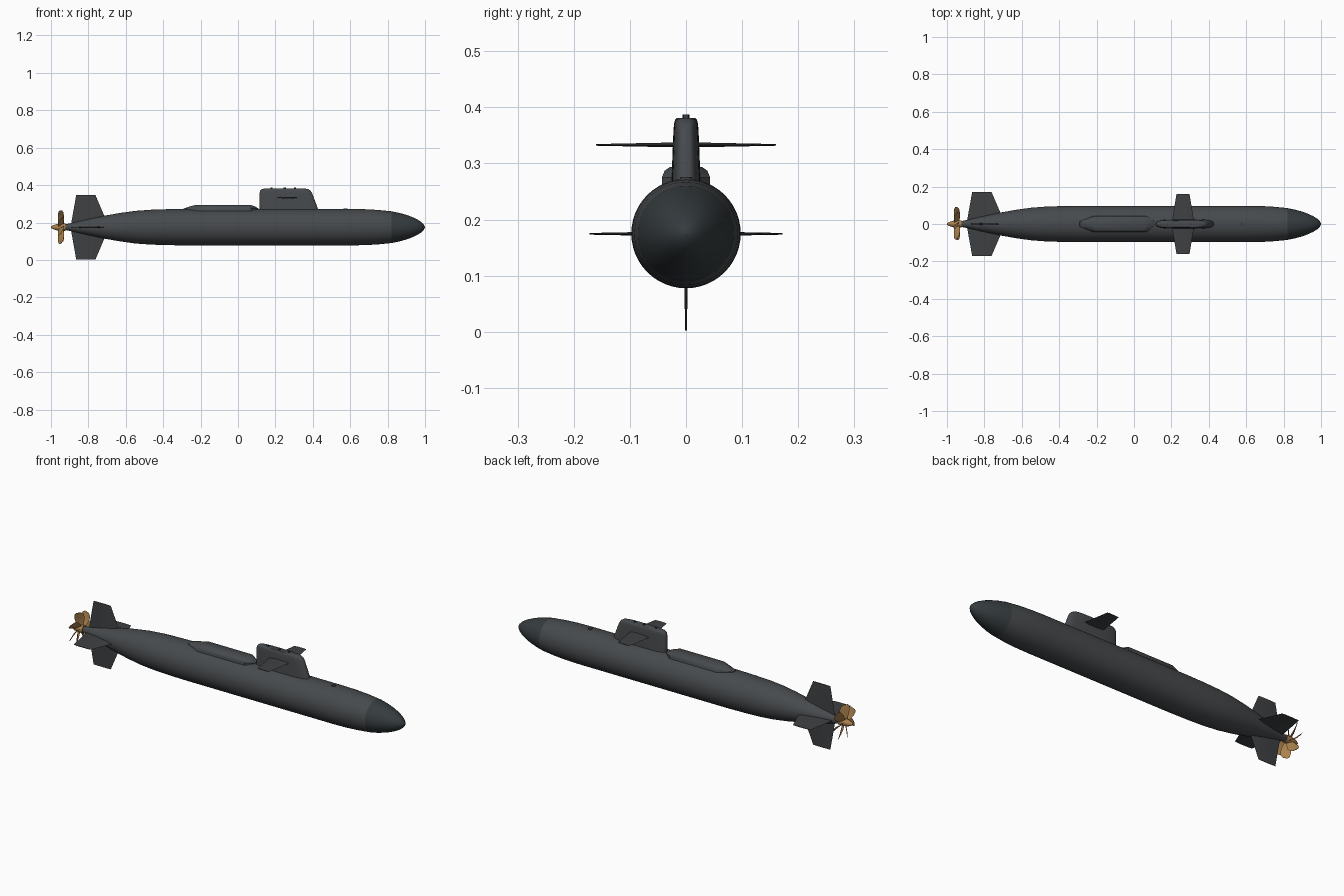
import bpy, bmesh, math
from mathutils import Matrix, Vector

if "Cube" in bpy.data.objects:
    bpy.data.objects.remove(bpy.data.objects["Cube"])

AXIS = 0.175


def material(name, rgb):
    m = bpy.data.materials.new(name)
    m.diffuse_color = (*rgb, 1)
    m.use_nodes = True
    m.node_tree.nodes["Principled BSDF"].inputs["Base Color"].default_value = m.diffuse_color
    return m


HULL = material("hull_grey", (0.062, 0.068, 0.073))
BOW = material("bow_dark", (0.036, 0.045, 0.049))
FIN = material("fin_grey", (0.048, 0.052, 0.056))
BRONZE = material("bronze", (0.40, 0.22, 0.075))


def loft(name, rings, mat, angle=30, xform=Matrix()):
    """Skin a list of equal-length point rings and cap both ends."""
    bm = bmesh.new()
    loops = [[bm.verts.new(xform @ Vector(p)) for p in r] for r in rings]
    n = len(loops[0])
    for a, b in zip(loops, loops[1:]):
        for i in range(n):
            j = (i + 1) % n
            bm.faces.new((a[i], a[j], b[j], b[i]))
    bm.faces.new(loops[0][::-1])
    bm.faces.new(loops[-1])
    bmesh.ops.recalc_face_normals(bm, faces=bm.faces)
    me = bpy.data.meshes.new(name)
    bm.to_mesh(me)
    bm.free()
    ob = bpy.data.objects.new(name, me)
    bpy.context.collection.objects.link(ob)
    me.materials.append(mat)
    bpy.ops.object.select_all(action='DESELECT')
    ob.select_set(True)
    bpy.context.view_layer.objects.active = ob
    bpy.ops.object.shade_smooth_by_angle(angle=math.radians(angle))
    return ob


def turned(name, profile, mat, n=48):
    """Body of revolution along x from (x, radius) pairs."""
    turn = [2 * math.pi * i / n for i in range(n)]
    return loft(name, [[(x, r * math.cos(t), AXIS + r * math.sin(t)) for t in turn]
                       for x, r in profile], mat)


# Pressure hull and bow cap
turned("hull", [(-0.93, 0.014), (-0.88, 0.024), (-0.80, 0.043), (-0.71, 0.062), (-0.63, 0.076),
                (-0.55, 0.087), (-0.47, 0.093), (-0.38, 0.096), (-0.28, 0.0975), (0.60, 0.0975),
                (0.68, 0.096), (0.75, 0.092), (0.82, 0.085)], HULL)
turned("bow_cap", [(0.82, 0.085), (0.86, 0.077), (0.90, 0.066), (0.93, 0.055), (0.96, 0.041),
                   (0.98, 0.028), (0.993, 0.015), (1.0, 0.001)], BOW)

# Sail with rounded plan and sloping leading edge
sail = []
for z, x0, x1, w in [(0.25, 0.115, 0.432, 0.026), (0.28, 0.115, 0.425, 0.0255),
                     (0.355, 0.115, 0.397, 0.0225), (0.370, 0.118, 0.388, 0.0215),
                     (0.378, 0.126, 0.376, 0.0195), (0.381, 0.138, 0.362, 0.016)]:
    ring = []
    for i in range(40):
        c, s = math.cos(i * math.pi / 20), math.sin(i * math.pi / 20)
        ring.append(((x0 + x1) / 2 + (x1 - x0) / 2 * math.copysign(abs(c) ** 0.6, c),
                     w * math.copysign(abs(s) ** 0.6, s), z))
    sail.append(ring)
loft("sail", sail, HULL, 40)

# Raised deck casing behind the sail
casing = []
for z, x0, xa, xb, x1, w, e in [(0.25, -0.295, -0.215, 0.07, 0.112, 0.043, 0.014),
                                (0.275, -0.29, -0.215, 0.07, 0.110, 0.043, 0.014),
                                (0.287, -0.255, -0.205, 0.062, 0.088, 0.038, 0.012),
                                (0.294, -0.225, -0.195, 0.055, 0.068, 0.028, 0.010)]:
    casing.append([(x0, -e, z), (xa, -w, z), (xb, -w, z), (x1, -e, z),
                   (x1, e, z), (xb, w, z), (xa, w, z), (x0, e, z)])
loft("deck_casing", casing, HULL, 35)


def fin(name, root, tip, z, turn):
    """Tapered plane; root and tip are (distance, aft x, fore x, thickness)."""
    rings = []
    for d, a, f, t in (root, tip):
        m, q = a + (f - a) * 0.35, a + (f - a) * 0.8
        rings.append([(a, d, 0), (m, d, t), (q, d, t), (f, d, 0), (q, d, -t), (m, d, -t)])
    return loft(name, rings, FIN, 20,
                Matrix.Translation((0, 0, z)) @ Matrix.Rotation(math.radians(turn), 4, 'X'))


# Cruciform stern fins and the two sail planes
for name, turn in (("left", 0), ("upper", 90), ("right", 180), ("lower", 270)):
    fin(name + "_stern_fin", (0.015, -0.893, -0.695, 0.0045), (0.172, -0.865, -0.762, 0.0015),
        0.1745, turn)
for name, turn in (("left", 0), ("right", 180)):
    fin(name + "_sail_plane", (0.01, 0.202, 0.322, 0.0045), (0.16, 0.227, 0.297, 0.0015),
        0.333, turn)

# Propeller hub and twisted blades
turned("propeller_hub", [(-1.0, 0.003), (-0.99, 0.010), (-0.97, 0.017), (-0.945, 0.020),
                         (-0.922, 0.020)], BRONZE, 24)
BLADES = 7
for k in range(BLADES):
    rings = []
    for r, chord, pitch, sweep in [(0.012, 0.030, 35, 0), (0.035, 0.042, 42, 0),
                                   (0.060, 0.052, 50, -0.004), (0.080, 0.046, 55, -0.009),
                                   (0.089, 0.026, 58, -0.013)]:
        p = math.radians(pitch)
        along = Vector((math.cos(p), math.sin(p), 0))
        thick = Vector((-math.sin(p), math.cos(p), 0)) * 0.002
        mid = Vector((-0.947, sweep, r))
        rings.append([mid - along * chord / 2, mid - thick, mid + along * chord / 2, mid + thick])
    loft(f"propeller_blade_{k + 1}", rings, BRONZE, 30,
         Matrix.Translation((0, 0, AXIS)) @ Matrix.Rotation(2 * math.pi * k / BLADES, 4, 'X'))

# Small mast caps on the sail and a deck hatch
for name, x, z, r, h in [("mast_cap_1", 0.18, 0.383, 0.005, 0.009),
                         ("mast_cap_2", 0.25, 0.383, 0.006, 0.009),
                         ("mast_cap_3", 0.305, 0.383, 0.005, 0.009),
                         ("deck_hatch", 0.575, 0.272, 0.011, 0.008)]:
    bpy.ops.mesh.primitive_cylinder_add(vertices=20, radius=r, depth=h, location=(x, 0, z))
    bpy.context.object.name = name
    bpy.context.object.data.materials.append(FIN)
